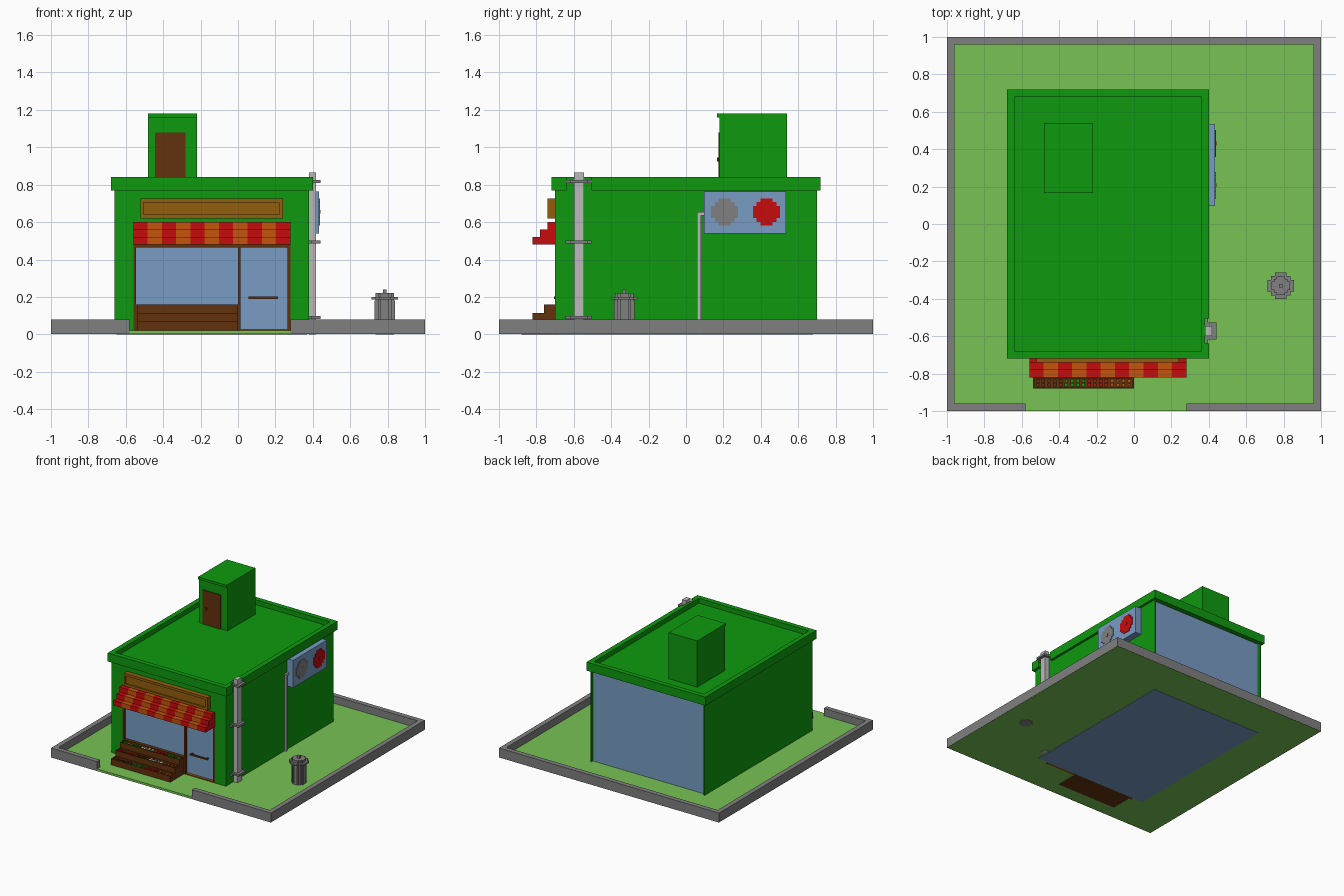
import bpy, bmesh, random
from mathutils import Matrix, Vector

random.seed(4)
cube = bpy.data.objects.get("Cube")
if cube:
    bpy.data.objects.remove(cube, do_unlink=True)


def material(name, *rgb):
    lin = [((c / 255 + 0.055) / 1.055) ** 2.4 if c > 10 else c / 255 / 12.92 for c in rgb]
    m = bpy.data.materials.new(name)
    m.use_nodes = True
    m.diffuse_color = (*lin, 1)
    m.node_tree.nodes["Principled BSDF"].inputs["Base Color"].default_value = (*lin, 1)
    return m


GREEN = material("wall green", 14, 154, 14)
GRASS = material("grass green", 120, 194, 84)
GREY = material("concrete grey", 128, 128, 128)
LIGHT = material("pipe light grey", 186, 186, 186)
BLUE = material("glass blue", 120, 156, 196)
BROWN = material("dark wood", 98, 50, 14)
TAN = material("sign wood", 146, 94, 14)
RED = material("red", 198, 12, 12)
ORANGE = material("orange", 198, 84, 12)
WHITE = material("cream", 225, 220, 200)


def build(name, mats, boxes):
    """One object from boxes (x0, x1, y0, y1, z0, z1[, material index])."""
    bm = bmesh.new()
    for b in boxes:
        lo, hi = Vector(b[0:6:2]), Vector(b[1:6:2])
        mat = Matrix.Translation((lo + hi) / 2) @ Matrix.Diagonal((*(hi - lo), 1))
        verts = bmesh.ops.create_cube(bm, size=1, matrix=mat)["verts"]
        for f in {f for v in verts for f in v.link_faces}:
            f.material_index = b[6] if len(b) > 6 else 0
    me = bpy.data.meshes.new(name)
    bm.to_mesh(me)
    bm.free()
    for m in mats:
        me.materials.append(m)
    ob = bpy.data.objects.new(name, me)
    bpy.context.collection.objects.link(ob)
    return ob


def stepped_disc(a, b, r):
    """Rectangles that together make a stepped round outline."""
    return [(a - r * u, a + r * u, b - r * v, b + r * v)
            for u, v in ((1, 0.45), (0.74, 0.74), (0.45, 1))]


# Lawn and low boundary wall with a front opening
build("lawn", [GRASS], [(-.999, .999, -.999, .999, .002, .02)])
build("boundary_wall", [GREY], [
    (-1, -.96, -1, 1, .003, .08), (.96, 1, -1, 1, .003, .08),
    (-.96, .96, .96, 1, .003, .08),
    (-.96, -.58, -1, -.96, .003, .08), (.28, .96, -1, -.96, .003, .08)])

# Shop core: shows as shop window, door glass and back wall
build("shop_core", [BLUE], [(-.65, .37, -.68, .68, 0, .78)])
build("shop_walls", [GREEN], [
    (-.66, -.65, -.70, .70, .005, .77), (.37, .38, -.70, .70, .005, .77),
    (-.65, -.56, -.70, -.68, .005, .77), (.28, .37, -.70, -.68, .005, .77),
    (-.56, .28, -.70, -.68, .48, .77)])

# Roof slab with parapet, notched around the drain pipe
build("roof", [GREEN], [
    (-.68, .38, -.72, .72, .77, .80),
    (-.68, -.64, -.72, .72, .80, .84), (.36, .38, -.72, .72, .80, .84),
    (-.64, .36, -.72, -.68, .80, .84), (-.64, .36, .68, .72, .80, .84),
    (.38, .40, -.72, -.64, .77, .84), (.38, .40, -.505, .72, .77, .84)])

# Roof access hut
build("roof_hut", [GREEN], [(-.48, -.22, .18, .54, .80, 1.16),
                            (-.48, -.22, .165, .54, 1.16, 1.18)])
build("roof_hut_door", [BROWN], [(-.445, -.28, .173, .18, .80, 1.08),
                                 (-.423, -.405, .165, .173, .925, .945)])

# Shop front frame, door bar and threshold
build("shop_frame", [BROWN], [
    (-.56, -.545, -.70, -.68, 0, .48), (.265, .28, -.70, -.68, 0, .48),
    (-.545, .265, -.70, -.68, .465, .48), (0, .014, -.70, -.68, 0, .465),
    (-.545, 0, -.70, -.68, 0, .16)])
build("door_threshold", [TAN], [(.014, .265, -.70, -.68, 0, .028)])
build("door_bar", [BROWN], [(.055, .215, -.705, -.697, .19, .202),
                            (.06, .07, -.697, -.68, .19, .202),
                            (.20, .21, -.697, -.68, .19, .202)])

# Sign board: raised rim around a panel
build("sign_board", [TAN], [
    (-.505, .22, -.73, -.70, .64, .705),
    (-.52, .24, -.74, -.70, .62, .64), (-.52, .24, -.74, -.70, .705, .725),
    (-.52, -.505, -.74, -.70, .64, .705), (.22, .24, -.74, -.70, .64, .705)])

# Striped awning in three steps
w = .84 / 11
build("awning", [RED, ORANGE], [
    (-.56 + w * i, -.56 + w * (i + 1), -.74 - .04 * s, -.70, .56 - .04 * s, .60 - .04 * s, i % 2)
    for i in range(11) for s in range(3)])

# Produce stand: three stepped trays filled with small cubes
trays, produce = [(-.54, 0, -.88, -.70, 0, .035)], []
groups = [(0, 4, 1), (2, 3, 0), (3, 2, 1)]  # kinds per tray, back to front
kinds = [RED, ORANGE, GREEN, BROWN, WHITE]
groups = [(2, 4, 0, 2), (0, 3, 4, 1), (3, 2, 0, 1)]
for s in range(3):
    y0, y1, z = -.76 - .06 * s, -.70 - .06 * s, .16 - .045 * s
    trays += [(-.54, 0, y0, y1, .02, z - .03),
              (-.54, 0, y0, y0 + .008, z - .03, z),
              (-.54, 0, y1 - .006, y1, z - .03, z),
              (-.54, -.53, y0, y1, z - .03, z), (-.01, 0, y0, y1, z - .03, z)]
    for i in range(17):
        for j in range(2):
            x = -.515 + i * .0306
            y = y0 + .02 + j * .021
            r = random.uniform(.007, .0095)
            top = z - random.uniform(.002, .012)
            kind = groups[s][min(3, int(i / 4.3))]
            produce.append((x - r, x + r, y - r, y + r, z - .03, top, kind))
build("produce_stand", [BROWN], trays)
build("produce", kinds, produce)
build("stand_base", [GREY], [(-.535, -.005, -.875, -.705, .001, .01)])

# Drain pipe with brackets
build("drain_pipe", [LIGHT], [(.38, .417, -.60, -.545, 0, .865)])
build("drain_brackets", [GREY], [
    b for z in (.81, .485, .083) for b in (
        (.38, .395, -.645, -.505, z, z + .016),
        (.38, .44, -.618, -.527, z, z + .016))])

# Cooling unit, its two fans and feed pipe
build("cooling_unit", [BLUE], [(.38, .434, .095, .535, .54, .765)])
fans = []
for k, y in enumerate((.207, .43)):
    fans += [(.434, .439, a, b, c, d, k) for a, b, c, d in stepped_disc(y, .655, .072)]
    fans.append((.439, .441, y - .01, y + .01, .645, .665, k))
build("cooling_fans", [GREY, RED], fans)
build("feed_pipe", [LIGHT], [(.38, .395, .06, .08, 0, .655),
                             (.38, .395, .06, .097, .635, .655)])

# Rubbish bin with stepped round body, ribs and lid
cx, cy = .785, -.33
can = []
for r, z0, z1 in ((.05, 0, .19), (.07, .187, .20), (.05, .20, .22)):
    can += [(*rect, z0, z1) for rect in stepped_disc(cx, cy, r)]
can.append((cx - .01, cx + .01, cy - .01, cy + .01, .22, .24))
for t in (-.016, .016):
    can += [(cx + t - .005, cx + t + .005, cy - .055, cy + .055, .03, .18),
            (cx - .055, cx + .055, cy + t - .005, cy + t + .005, .03, .18)]
build("rubbish_bin", [GREY], can)
